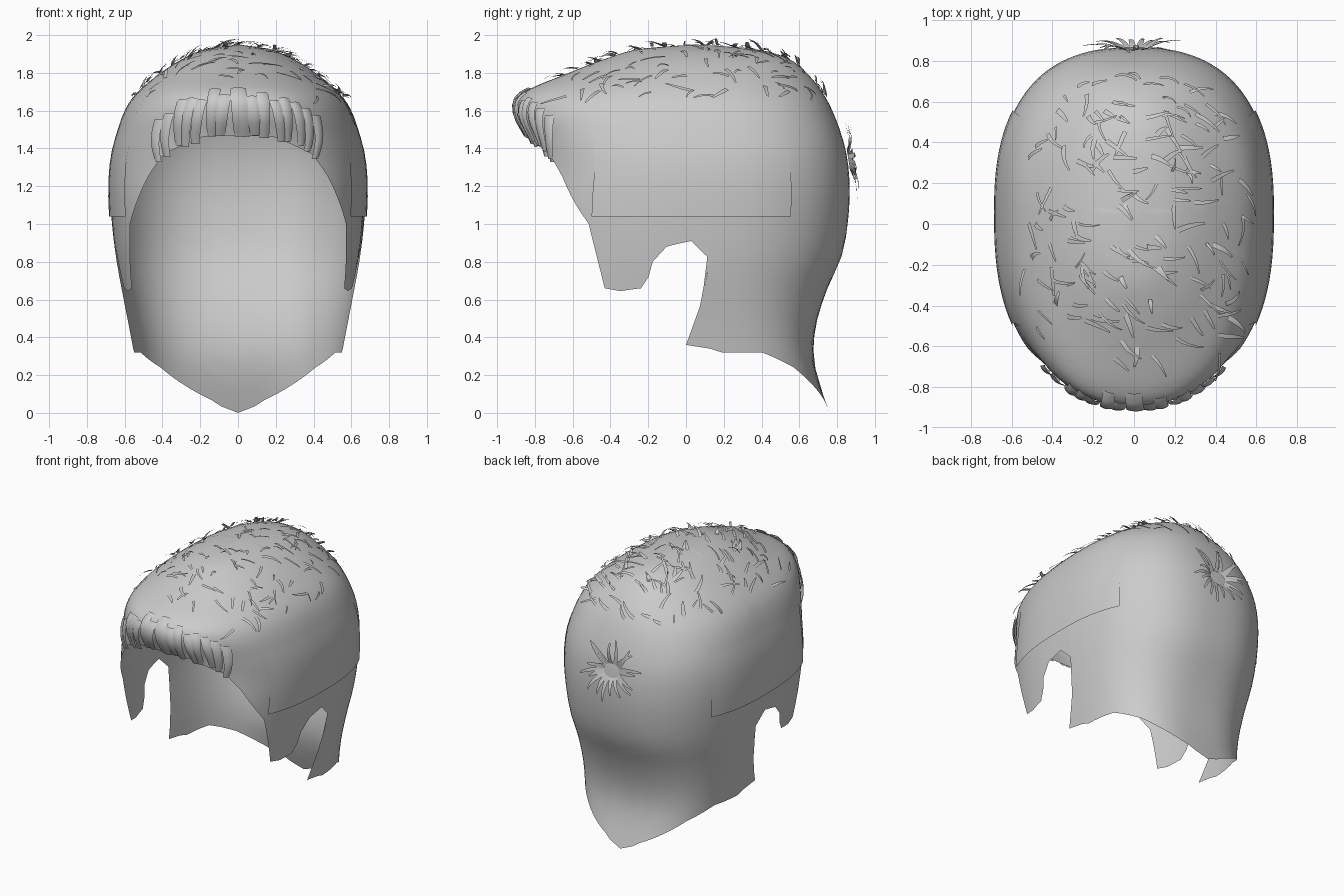
import bpy, bmesh, random
from math import sin, cos, pi, copysign
from mathutils import Vector

random.seed(4)
cube = bpy.data.objects.get("Cube")
if cube:
    bpy.data.objects.remove(cube)

hair = bpy.data.materials.new("hair_grey")
hair.use_nodes = True
hair.diffuse_color = (0.6, 0.6, 0.6, 1)
hair.node_tree.nodes["Principled BSDF"].inputs["Base Color"].default_value = (0.6, 0.6, 0.6, 1)

# Horizontal sections: height, half width, front y, back y, roundness exponent
SECTIONS = [
    (0.0, .50, -.75, .76, 3), (.25, .54, -.78, .68, 3), (.45, .575, -.8, .685, 2.8),
    (.65, .615, -.82, .745, 2.6), (.85, .65, -.84, .83, 2.5), (1.1, .675, -.84, .865, 2.5),
    (1.3, .675, -.82, .86, 2.5), (1.45, .65, -.84, .83, 2.5), (1.6, .6, -.89, .775, 2.4),
    (1.7, .53, -.85, .72, 2.3), (1.8, .41, -.62, .64, 2.2), (1.87, .3, -.44, .55, 2.2),
    (1.925, .17, -.25, .38, 2.1), (1.95, 0, .05, .05, 2)]
TOP = len(SECTIONS) - 1
CENTRE_Y = .05

# Lower edge from front centre to back centre: angle, height
HEM = [(0, 1.47), (.22, 1.46), (.54, 1.37), (.7, 1.25), (.97, 1.0), (1.09, .66), (1.2, .645),
       (1.33, .66), (1.37, .72), (1.39, .8), (1.46, .88), (1.56, .91), (1.62, .82),
       (1.628, .36), (1.75, .32), (2.07, .32), (2.45, .24), (3.0, .07), (pi, 0)]


def section(u):
    """Smoothly interpolated section at fractional row u."""
    i = max(0, min(int(u), TOP - 1))
    t = u - i
    rows = [SECTIONS[max(0, min(TOP, i + k))] for k in (-1, 0, 1, 2)]
    return [b + .5 * t * (c - a + t * (2 * a - 5 * b + 4 * c - d + t * (3 * (b - c) + d - a)))
            for a, b, c, d in zip(*rows)]


def row_at(z):
    """Row whose section lies at height z."""
    lo, hi = 0.0, float(TOP)
    for _ in range(30):
        mid = (lo + hi) / 2
        lo, hi = (mid, hi) if section(mid)[0] < z else (lo, mid)
    return lo


def point(a, u):
    """Point of the head surface at angle a (0 is front) and row u."""
    z, w, front, back, n = section(u)
    a = (a + pi) % (2 * pi) - pi
    side, a = copysign(1, a), abs(a)
    if a > 1.6:  # rear edge of the ear notch leans forward
        a -= .075 * max(0, min(1, (.82 - z) / .46)) * (pi - a) / (pi - 1.6)
    s, c = abs(sin(a)) ** (2 / n), abs(cos(a)) ** (2 / n)
    reach = front - CENTRE_Y if a < pi / 2 else back - CENTRE_Y
    return Vector((side * max(w, 0) * s, CENTRE_Y + reach * c, z))


def normal(a, u):
    e = .02
    da = point(a + e, u) - point(a - e, u)
    du = point(a, u + e) - point(a, u - e)
    return da.cross(du).normalized()


def patch(bm, fn, cols, rows):
    """Grid of quads through fn(s, t), with s and t from 0 to 1."""
    grid = [[bm.verts.new(fn(i / cols, j / rows)) for j in range(rows + 1)]
            for i in range(cols + 1)]
    for p, q in zip(grid, grid[1:]):
        for j in range(rows):
            bm.faces.new((p[j], q[j], q[j + 1], p[j + 1]))


def finish(name, bm, weld=False):
    if weld:
        bmesh.ops.remove_doubles(bm, verts=bm.verts, dist=.0005)
    mesh = bpy.data.meshes.new(name)
    bm.to_mesh(mesh)
    bm.free()
    mesh.materials.append(hair)
    ob = bpy.data.objects.new(name, mesh)
    bpy.context.collection.objects.link(ob)
    bpy.ops.object.select_all(action='DESELECT')
    ob.select_set(True)
    bpy.context.view_layer.objects.active = ob
    bpy.ops.object.shade_smooth_by_angle(angle=.8)


def blade(bm, base, out, along, length, width, lift):
    """Thin tapering strand, bending away from the surface."""
    along = (along - out * along.dot(out)).normalized()
    across = along.cross(out)
    bend = random.uniform(-.3, .3)

    def fn(s, t):
        taper = width * (1 - .6 * t * t)
        return (base + along * length * t + across * ((s - .5) * taper + bend * length * t * t)
                + out * (.006 + lift * sin(t * 2.2)))
    patch(bm, fn, 1, 4)


# Main hair shell, open below with face opening and ear notches
half = []
for (a0, z0), (a1, z1) in zip(HEM, HEM[1:]):
    steps = max(1, round((abs(a1 - a0) + .4 * abs(z1 - z0)) / .07))
    half += [(a0 + (a1 - a0) * k / steps, z0 + (z1 - z0) * k / steps) for k in range(steps)]
half.append(HEM[-1])
columns = [(-a, z) for a, z in reversed(half)] + half[1:]
ROWS = 30
bm = bmesh.new()
grid = []
for a, z in columns:
    low = row_at(z)
    grid.append([bm.verts.new(point(a, low + (TOP - low) * j / ROWS)) for j in range(ROWS + 1)])
for p, q in zip(grid, grid[1:]):
    for j in range(ROWS):
        bm.faces.new((p[j], q[j], q[j + 1], p[j + 1]))
finish("hair_shell", bm, weld=True)

# Overlapping side layers above the ears
for name, side in (("left_side_layer", 1), ("right_side_layer", -1)):
    bm = bmesh.new()
    low, high = row_at(1.04), row_at(1.52)

    def layer(s, t):
        a = 1.0 + 1.15 * (s if side > 0 else 1 - s)
        u = low + (high - low) * t
        return point(side * a, u) + normal(side * a, u) * .012 * (1 - t)
    patch(bm, layer, 20, 6)
    finish(name, bm)

# Rolled locks of the fringe
bm = bmesh.new()
LOCKS = 15
for k in range(LOCKS):
    mid = -.66 + 1.32 * k / (LOCKS - 1)
    drop = .12 * (mid / .66) ** 2
    low = row_at(1.46 - drop + random.uniform(-.02, .02))
    high = row_at(1.7 - drop + random.uniform(-.03, .03))
    slant = -.12 * mid + random.uniform(-.03, .03)

    def lock(s, t):
        a = mid + (s - .5) * .11 * (.6 + .4 * t) + slant * (1 - t)
        u = low + (high - low) * t
        return point(a, u) + normal(a, u) * (.004 + .018 * sin(pi * t) + .008 * sin(pi * s))
    patch(bm, lock, 4, 7)
finish("fringe_locks", bm)

# Loose strands over the top of the head
bm = bmesh.new()
for _ in range(170):
    a = random.uniform(-pi, pi)
    u = TOP - .3 - 4.0 * random.random() ** .8
    if abs(a) < .7 and u < row_at(1.78):
        continue
    turn = random.gauss(-.5, .6)
    along = Vector((cos(turn), sin(turn), 0))
    blade(bm, point(a, u), normal(a, u), along, random.uniform(.06, .15),
          random.uniform(.012, .028), random.uniform(.005, .028))
finish("top_strands", bm)

# Whorl of strands at the back of the crown
bm = bmesh.new()
centre_row = row_at(1.34)
for k in range(18):
    turn = 2 * pi * k / 18 + random.uniform(-.12, .12)
    along = Vector((cos(turn), 0, sin(turn)))
    out = normal(pi, centre_row)
    base = point(pi - .05 * cos(turn), centre_row + .3 * sin(turn))
    blade(bm, base, out, along, random.uniform(.1, .2), .03, random.uniform(.015, .04))
finish("crown_whorl", bm)
